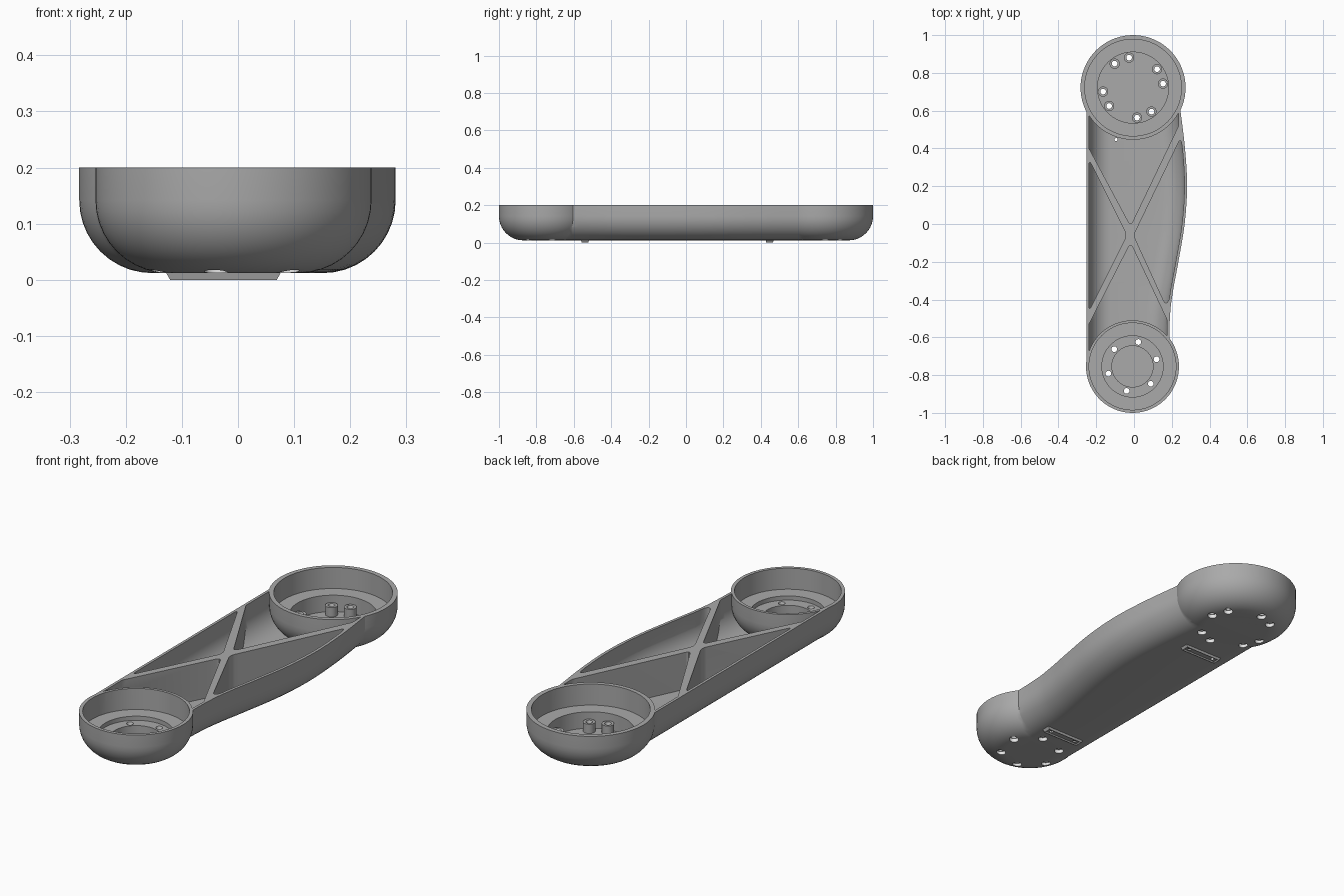
import bpy, bmesh, math
from mathutils import Vector

if "Cube" in bpy.data.objects:
    bpy.data.objects.remove(bpy.data.objects["Cube"])

TOP, BASE, FILLET = 0.2, 0.012, 0.13
BIG, SMALL = (-0.005, 0.722), (-0.008, -0.754)
BIG_R, SMALL_R = 0.278, 0.246


def material(name, value):
    m = bpy.data.materials.new(name)
    m.use_nodes = True
    colour = (value, value, value, 1)
    m.diffuse_color = colour
    m.node_tree.nodes["Principled BSDF"].inputs["Base Color"].default_value = colour
    return m


MATS = [material("mid grey", 0.4), material("light grey", 0.8)]


def finish(name, bm, slot=0):
    bmesh.ops.recalc_face_normals(bm, faces=bm.faces[:])
    for f in bm.faces:
        f.material_index = slot
    mesh = bpy.data.meshes.new(name)
    bm.to_mesh(mesh)
    bm.free()
    ob = bpy.data.objects.new(name, mesh)
    bpy.context.collection.objects.link(ob)
    for m in MATS:
        mesh.materials.append(m)
    return ob


def boolean(target, tool, op, keep=False):
    mod = target.modifiers.new(op, 'BOOLEAN')
    mod.operation, mod.solver, mod.object = op, 'EXACT', tool
    bpy.context.view_layer.objects.active = target
    bpy.ops.object.modifier_apply(modifier=mod.name)
    if not keep:
        bpy.data.objects.remove(tool)


def lathe(name, profile, centres, n=72, slot=0):
    """Revolve (radius, height) points into a closed solid at each centre."""
    bm = bmesh.new()
    for cx, cy in centres:
        rings = []
        for r, z in profile:
            rings.append([bm.verts.new((cx + r * math.cos(math.tau * i / n),
                                        cy + r * math.sin(math.tau * i / n), z))
                          for i in range(n)])
        for a, b in zip(rings, rings[1:]):
            for i in range(n):
                j = (i + 1) % n
                bm.faces.new((a[i], a[j], b[j], b[i]))
        bm.faces.new(rings[0])
        bm.faces.new(rings[-1])
    return finish(name, bm, slot)


def arc(steps=10):
    return [(math.sin(a), 1 - math.cos(a))
            for a in (math.pi / 2 * i / steps for i in range(steps + 1))]


def cup(name, centre, radius, top):
    pts = [(radius - FILLET + FILLET * s, BASE + FILLET * c) for s, c in arc()]
    return lathe(name, pts + [(radius, top)], [centre])


# Curved right-hand outline of the link, as (y, x)
EDGE = [(-1, 0.19), (-0.8, 0.188), (-0.6, 0.187), (-0.5, 0.19), (-0.4, 0.2), (-0.2, 0.235),
        (0, 0.268), (0.2, 0.281), (0.4, 0.27), (0.6, 0.246), (0.8, 0.22), (1, 0.2)]


def edge_x(y):
    i = max(k for k in range(1, len(EDGE) - 2) if EDGE[k][0] <= y)
    t = (y - EDGE[i][0]) / (EDGE[i + 1][0] - EDGE[i][0])
    p = [e[1] for e in EDGE[i - 1:i + 3]]
    return p[1] + 0.5 * t * (p[2] - p[0] + t * (2 * p[0] - 5 * p[1] + 4 * p[2] - p[3]
                             + t * (3 * (p[1] - p[2]) + p[3] - p[0])))


def trough(name, inset, top, y0, y1, n=44):
    """Loft a round-bottomed section along the link."""
    bm = bmesh.new()
    rows, f = [], FILLET - inset
    for k in range(n + 1):
        y = y0 + (y1 - y0) * k / n
        left, right = -0.251 + inset, edge_x(y) - inset
        half = [(s * f, BASE + inset + c * f) for s, c in arc()]
        sec = [(left, top)] + [(left + f - s, z) for s, z in reversed(half)]
        sec += [(right - f + s, z) for s, z in half] + [(right, top)]
        rows.append([bm.verts.new((x, y, z)) for x, z in sec])
    m = len(rows[0])
    for a, b in zip(rows, rows[1:]):
        for i in range(m):
            j = (i + 1) % m
            bm.faces.new((a[i], a[j], b[j], b[i]))
    bm.faces.new(rows[0])
    bm.faces.new(rows[-1])
    return finish(name, bm)


def prism(name, outline):
    """Tall prism whose sharp vertical corners are rounded."""
    bm = bmesh.new()
    base = bm.faces.new([bm.verts.new((x, y, -0.1)) for x, y in outline])
    up = bmesh.ops.extrude_face_region(bm, geom=[base])["geom"]
    bmesh.ops.translate(bm, vec=(0, 0, 0.6),
                        verts=[v for v in up if isinstance(v, bmesh.types.BMVert)])
    bmesh.ops.recalc_face_normals(bm, faces=bm.faces[:])
    sharp = [e for e in bm.edges if abs(e.verts[0].co.z - e.verts[1].co.z) > 0.5
             and e.calc_face_angle(0) > 0.5]
    bmesh.ops.bevel(bm, geom=sharp, offset=0.024, segments=5, profile=0.5, affect='EDGES')
    return finish(name, bm)


# Outer link body with a cup at each end
shell = trough("arm_shell", 0, TOP, -0.74, 0.7)
boolean(shell, cup("big_cup", BIG, BIG_R, TOP), 'UNION')
boolean(shell, cup("small_cup", SMALL, SMALL_R, TOP), 'UNION')

# Pockets that leave the crossed ribs standing
curve = [(edge_x(y) - 0.014, y) for y in (-0.4 + 0.05 * i for i in range(17))]
pockets = [
    [(-0.238, 0.34), (-0.238, -0.46), (-0.038, -0.06)],
    [(-0.002, -0.06), (0.168, -0.43)] + curve + [(0.247, 0.455)],
    [(-0.238, 0.7), (-0.238, 0.4), (-0.018, -0.01), (0.236, 0.52), (0.236, 0.7)],
    [(-0.238, -0.7), (-0.238, -0.53), (-0.018, -0.1), (0.176, -0.51), (0.176, -0.7)],
]
guards = [cup("big_guard", BIG, BIG_R - 0.002, 0.7), cup("small_guard", SMALL, SMALL_R - 0.002, 0.7)]
for outline in pockets:
    cutter = prism("pocket_cutter", outline)
    boolean(cutter, trough("inner_form", 0.013, 0.3, -0.73, 0.69), 'INTERSECT')
    for g in guards:
        boolean(cutter, g, 'DIFFERENCE', keep=True)
    boolean(shell, cutter, 'DIFFERENCE')
for g in guards:
    bpy.data.objects.remove(g)

# Stepped bearing seats
boolean(shell, lathe("big_seat", [(0.188, 0.022), (0.188, 0.1), (0.256, 0.1), (0.256, 0.4)],
                     [BIG]), 'DIFFERENCE')
boolean(shell, lathe("small_seat", [(0.109, 0.024), (0.109, 0.08), (0.162, 0.08), (0.162, 0.1),
                                    (0.23, 0.1), (0.23, 0.4)], [SMALL]), 'DIFFERENCE')


def around(centre, radius, degrees):
    return [(centre[0] + radius * math.cos(math.radians(d)),
             centre[1] + radius * math.sin(math.radians(d))) for d in degrees]


# Screw bosses and counterbored holes
boss_spots = around(BIG, 0.16, [90 * k + d for k in range(4) for d in (7.5, 37.5)])
small_spots = around(SMALL, 0.133, [16.5 + 60 * k for k in range(6)])
boolean(shell, lathe("bosses", [(0.027, 0.018), (0.027, 0.066)], boss_spots, 24), 'UNION')
boolean(shell, lathe("screw_holes", [(0.021, -0.05), (0.021, 0.03), (0.015, 0.03), (0.015, 0.15)],
                     boss_spots + small_spots, 20, slot=1), 'DIFFERENCE')

# Framed pads underneath
PAD_Y = (0.447, -0.54)
for y in PAD_Y:
    bm = bmesh.new()
    bmesh.ops.create_cube(bm, size=1)
    for v in bm.verts:
        low = v.co.z < 0
        v.co = Vector((-0.026 + v.co.x * (0.19 if low else 0.206),
                       y + v.co.y * (0.036 if low else 0.042), 0 if low else BASE + 0.002))
    bottom = min(bm.faces, key=lambda f: f.calc_center_median().z)
    bmesh.ops.inset_region(bm, faces=[bottom], thickness=0.007)
    bmesh.ops.translate(bm, verts=bottom.verts[:], vec=(0, 0, 0.006))
    pad = finish("mounting_pad", bm)
    spots = [(-0.095, y), (0.043, y)]
    boolean(pad, lathe("pad_holes", [(0.008, -0.05), (0.008, 0.05)], spots, 12, 1), 'DIFFERENCE')
boolean(shell, lathe("pad_hole", [(0.008, -0.05), (0.008, 0.05)],
                     [(-0.095, PAD_Y[0])], 12, 1), 'DIFFERENCE')

# Smooth curved walls, keep rims crisp
bpy.ops.object.select_all(action='DESELECT')
shell.select_set(True)
bpy.context.view_layer.objects.active = shell
bpy.ops.object.shade_smooth_by_angle(angle=math.radians(32))
